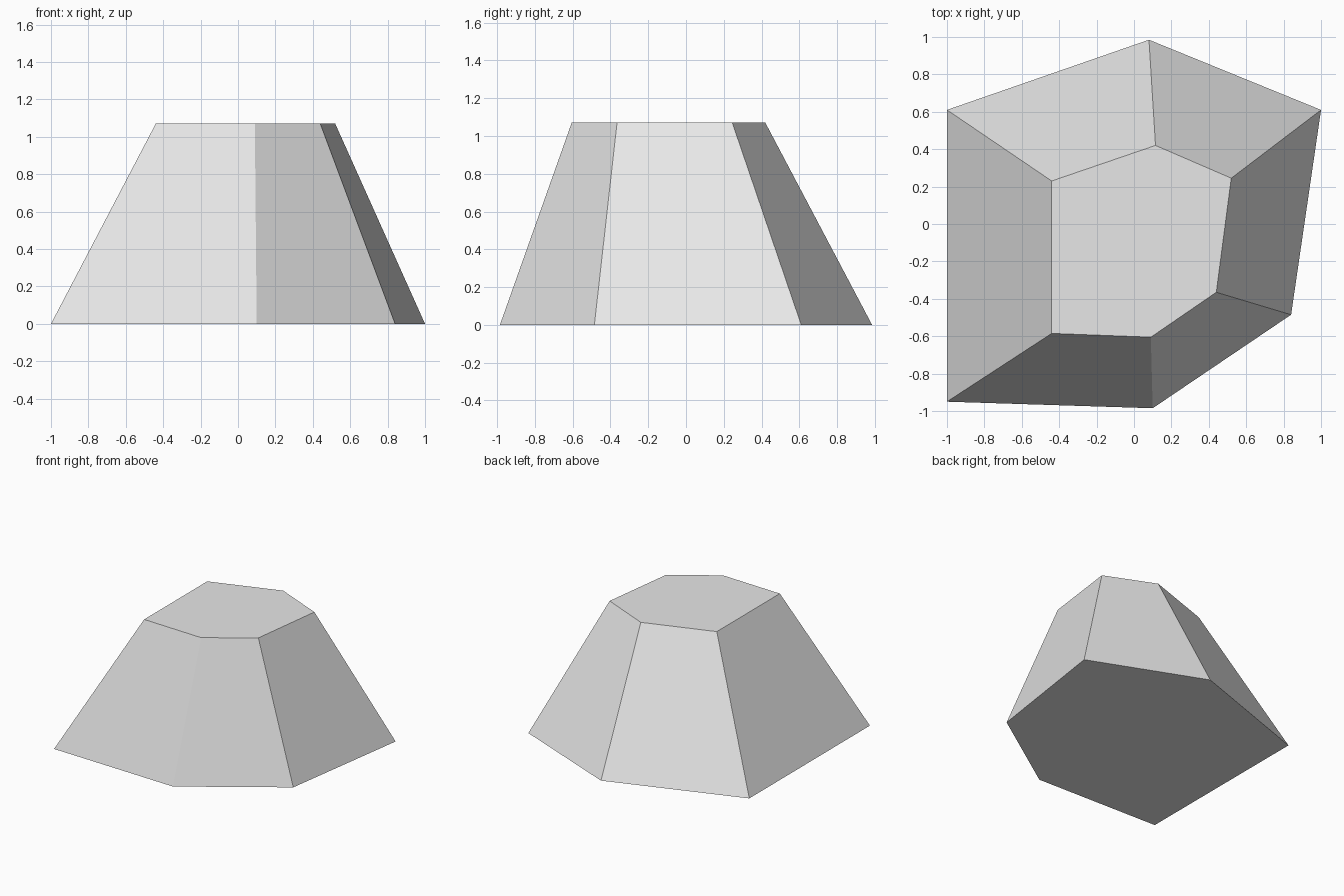
import bpy
import bmesh

cube = bpy.data.objects.get("Cube")
if cube:
    bpy.data.objects.remove(cube, do_unlink=True)

# Plain light grey
grey = bpy.data.materials.new("light_grey")
grey.use_nodes = True
colour = (0.8, 0.8, 0.8, 1)
grey.diffuse_color = colour
grey.node_tree.nodes["Principled BSDF"].inputs["Base Color"].default_value = colour

# Matching hexagonal outlines, counter-clockwise from the back right corner
HEIGHT = 1.07
base_outline = [(-1, 0.61), (-1, -0.95), (0.1, -0.985),
                (0.84, -0.485), (1, 0.61), (0.08, 0.985)]
top_outline = [(-0.44, 0.23), (-0.44, -0.585), (0.09, -0.605),
               (0.44, -0.365), (0.52, 0.245), (0.115, 0.42)]


def tapered_block(name, lower, upper, height, material):
    """Closed flat-sided block between two outlines of equal length."""
    bm = bmesh.new()
    bottom = [bm.verts.new((x, y, 0)) for x, y in lower]
    top = [bm.verts.new((x, y, height)) for x, y in upper]
    bm.faces.new(bottom[::-1])
    bm.faces.new(top)
    for i in range(len(lower)):
        j = (i + 1) % len(lower)
        bm.faces.new((bottom[i], bottom[j], top[j], top[i]))
    bmesh.ops.recalc_face_normals(bm, faces=bm.faces)
    mesh = bpy.data.meshes.new(name)
    bm.to_mesh(mesh)
    bm.free()
    mesh.materials.append(material)
    obj = bpy.data.objects.new(name, mesh)
    bpy.context.collection.objects.link(obj)
    return obj


# Tapered rock block
tapered_block("tapered_rock", base_outline, top_outline, HEIGHT, grey)
